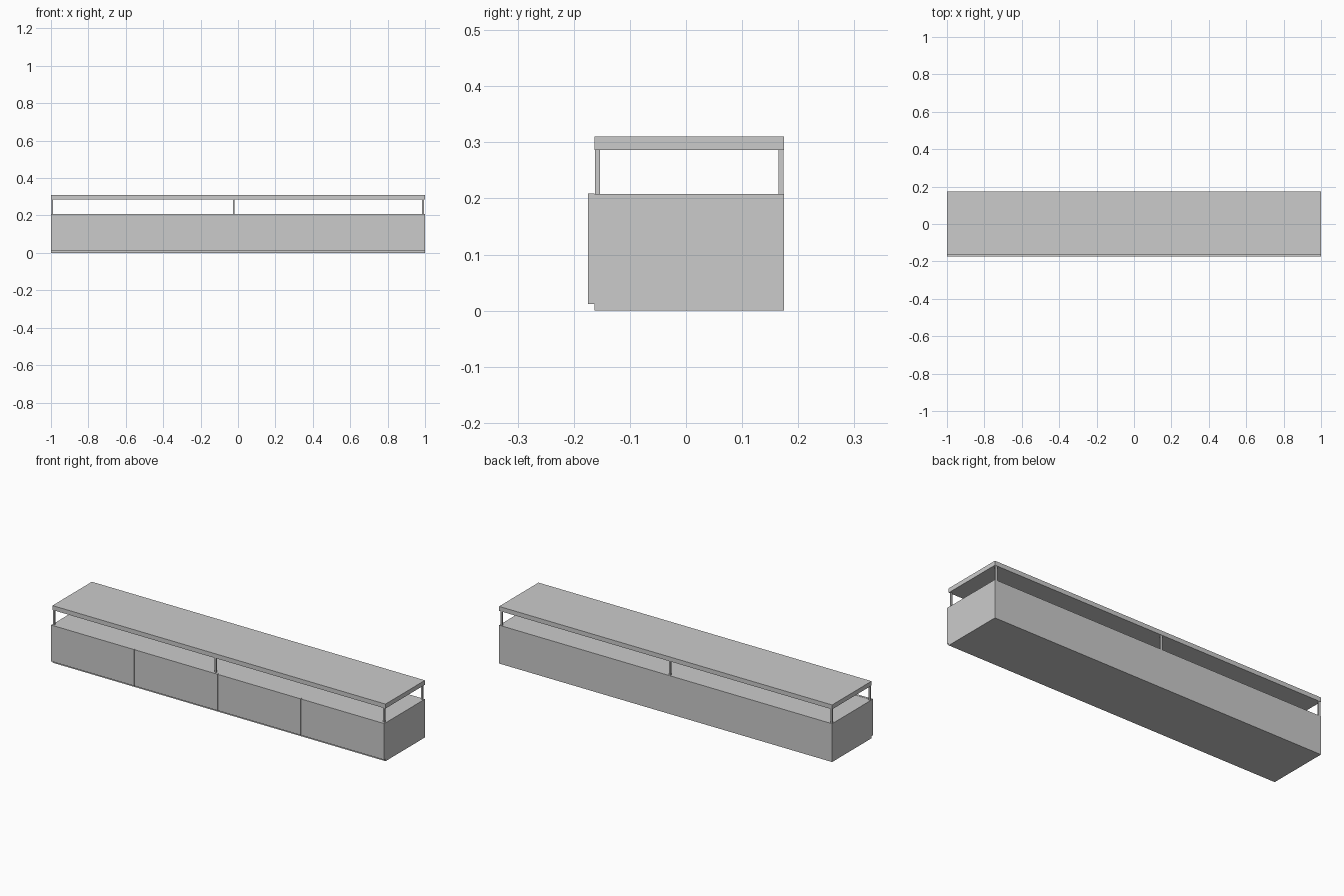
import bpy

if "Cube" in bpy.data.objects:
    bpy.data.objects.remove(bpy.data.objects["Cube"])


def box(name, x, y, z):
    """Axis-aligned box from (min, max) ranges."""
    bpy.ops.mesh.primitive_cube_add(
        size=1, location=[(r[0] + r[1]) / 2 for r in (x, y, z)])
    ob = bpy.context.object
    ob.name = name
    ob.scale = [r[1] - r[0] for r in (x, y, z)]
    bpy.ops.object.transform_apply(location=False, rotation=False, scale=True)
    return ob


BACK, FRONT = 0.175, -0.163

# Low cabinet body
box("cabinet_body", (-1, 1), (FRONT, BACK), (0, 0.208))

# Four front panels, slightly raised off the floor, with fine seams
gap = 0.001
for i in range(4):
    left = -1 + 0.5 * i
    box(f"front_panel_{i + 1}",
        (left + (gap if i else 0), left + 0.5 - (gap if i < 3 else 0)),
        (-0.175, FRONT), (0.012, 0.209))

# Slim posts carrying the raised top
for side, x in (("left", -0.993), ("middle", -0.023), ("right", 0.989)):
    for row, y in (("front", -0.158), ("back", 0.169)):
        box(f"{side}_{row}_post", (x - 0.005, x + 0.005),
            (y - 0.0045, y + 0.0045), (0.208, 0.286))

# Raised top board
box("raised_top", (-1, 1), (FRONT, BACK), (0.286, 0.31))
